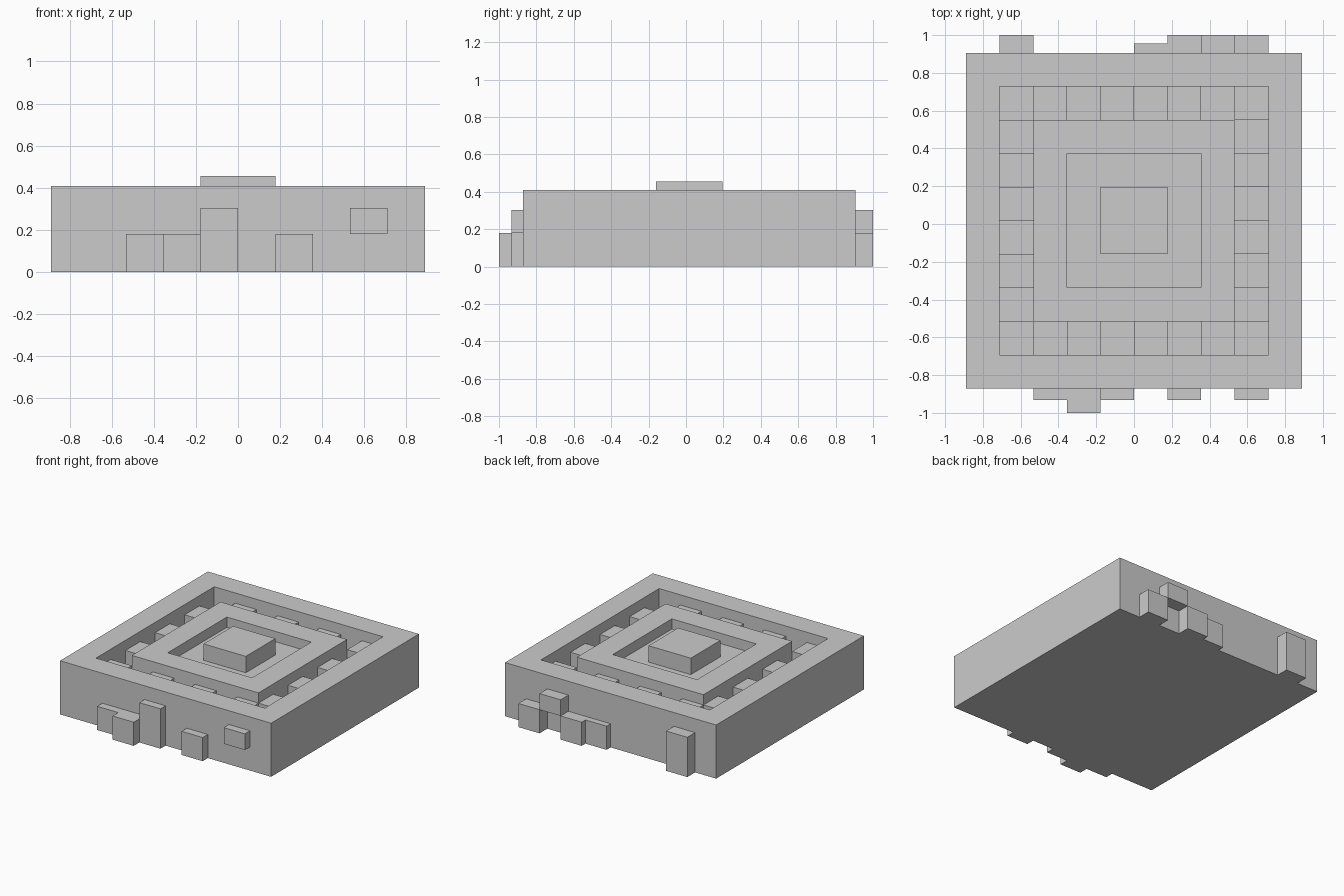
import bpy

if "Cube" in bpy.data.objects:
    bpy.data.objects.remove(bpy.data.objects["Cube"])

U = 0.1777          # grid cell size
CY = 0.018          # y centre of the square plan
FRONT, BACK = CY - 5 * U, CY + 5 * U
TOP, STEP, LOW = 0.408, 0.33, 0.20   # rim, raised step and moat floor heights


def mesh_object(name, verts, faces):
    mesh = bpy.data.meshes.new(name)
    mesh.from_pydata(verts, [], faces)
    mesh.update()
    obj = bpy.data.objects.new(name, mesh)
    bpy.context.collection.objects.link(obj)
    return obj


def box(name, x0, x1, y0, y1, z0, z1):
    verts = [(x, y, z) for z in (z0, z1)
             for x, y in ((x0, y0), (x1, y0), (x1, y1), (x0, y1))]
    faces = [(3, 2, 1, 0), (4, 5, 6, 7)]
    faces += [(i, (i + 1) % 4, (i + 1) % 4 + 4, i + 4) for i in range(4)]
    return mesh_object(name, verts, faces)


def square_box(name, half, z0, z1):
    return box(name, -half * U, half * U, CY - half * U, CY + half * U, z0, z1)


def square_frame(name, outer, inner, z0, z1):
    """Hollow square wall; half sizes are given in cells."""
    corners = ((-1, -1), (1, -1), (1, 1), (-1, 1))
    verts = [(sx * h * U, CY + sy * h * U, z)
             for h, z in ((outer, z0), (outer, z1), (inner, z1), (inner, z0))
             for sx, sy in corners]
    faces = []
    for ring in range(4):
        a, b = ring * 4, (ring + 1) % 4 * 4
        for i in range(4):
            j = (i + 1) % 4
            faces.append((a + i, a + j, b + j, b + i))
    return mesh_object(name, verts, faces)


# Concentric body: outer wall, floor, inner wall, pit floor, central block
square_frame("outer_wall", 5, 4, 0, TOP)
square_box("moat_floor", 4, 0, LOW)
square_frame("inner_wall", 3, 2, LOW, TOP)
square_box("pit_floor", 2, LOW, STEP)
square_box("centre_block", 1, STEP, 0.455)

# Alternating raised blocks around the moat
for i in range(8):
    for j in range(8):
        if (i in (0, 7) or j in (0, 7)) and (i + j) % 2 == 0:
            x, y = (i - 4) * U, CY + (j - 4) * U
            box(f"moat_block_{i}_{j}", x, x + U, y, y + U, LOW, STEP)

# Blocks on the front face: column, outermost y, bottom, top
for col, y, z0, z1 in ((-3, -0.932, 0, 0.18), (-2, -1.0, 0, 0.18),
                       (-1, -0.932, 0, 0.303), (1, -0.932, 0, 0.18),
                       (3, -0.932, 0.18, 0.303)):
    box(f"front_block_{col + 4}", col * U, (col + 1) * U, y, FRONT, z0, z1)

# Blocks on the back face
for col, y, z0, z1 in ((-4, 1.0, 0, 0.303), (0, 0.955, 0, 0.18),
                       (1, 1.0, 0, 0.18), (2, 1.0, 0.18, 0.303),
                       (3, 1.0, 0, 0.18)):
    box(f"back_block_{col + 4}", col * U, (col + 1) * U, BACK, y, z0, z1)
